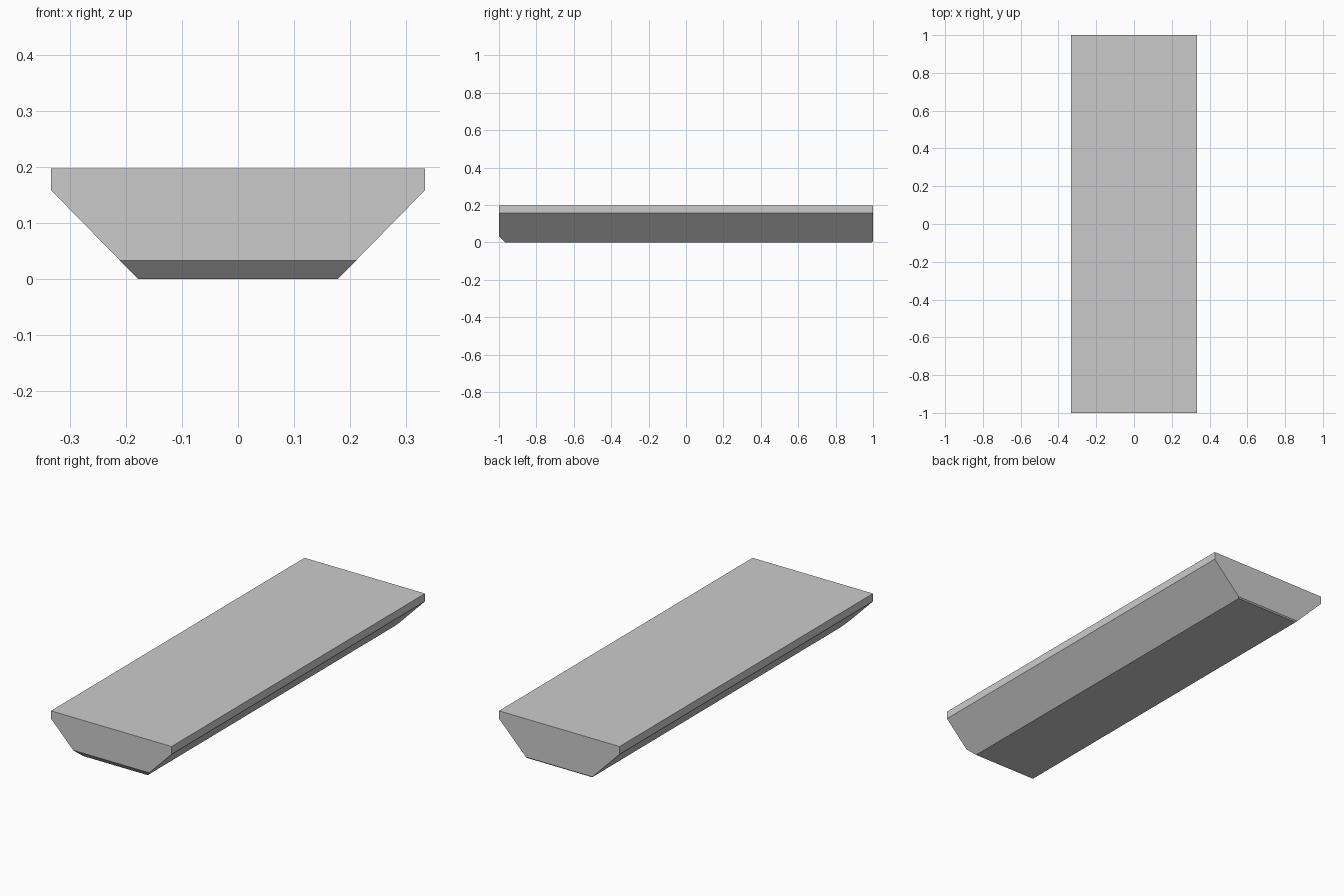
import bpy, bmesh
from math import radians

if "Cube" in bpy.data.objects:
    bpy.data.objects.remove(bpy.data.objects["Cube"])

W, FLOOR_W = 0.333, 0.178      # half widths of the top and the floor
TOP, RIM = 0.197, 0.158        # top height and lower edge of the rim
FRONT, BACK = 0.033, 0.006     # bottom chamfers at each end


def section(bm, y, cut):
    """Hull cross-section at y, with its bottom raised to z = cut."""
    x = FLOOR_W + (W - FLOOR_W) * cut / RIM
    half = [(x, cut), (W, RIM), (W, TOP)]
    pts = half + [(-px, pz) for px, pz in reversed(half)]
    return [bm.verts.new((px, y, pz)) for px, pz in pts]


# Tapered slab with chamfered bottom ends
bm = bmesh.new()
rings = [section(bm, y, c) for y, c in
         ((-1, FRONT), (-1 + FRONT, 0), (1 - BACK, 0), (1, BACK))]
for a, b in zip(rings, rings[1:]):
    for i in range(len(a)):
        j = (i + 1) % len(a)
        bm.faces.new((a[i], a[j], b[j], b[i]))
bm.faces.new(rings[0])
bm.faces.new(rings[-1])

# Merge coplanar strips into clean flat faces
bmesh.ops.dissolve_limit(bm, angle_limit=radians(0.5),
                         verts=bm.verts, edges=bm.edges)
bmesh.ops.recalc_face_normals(bm, faces=bm.faces)
mesh = bpy.data.meshes.new("tapered_slab")
bm.to_mesh(mesh)
bm.free()
bpy.context.collection.objects.link(bpy.data.objects.new("tapered_slab", mesh))
